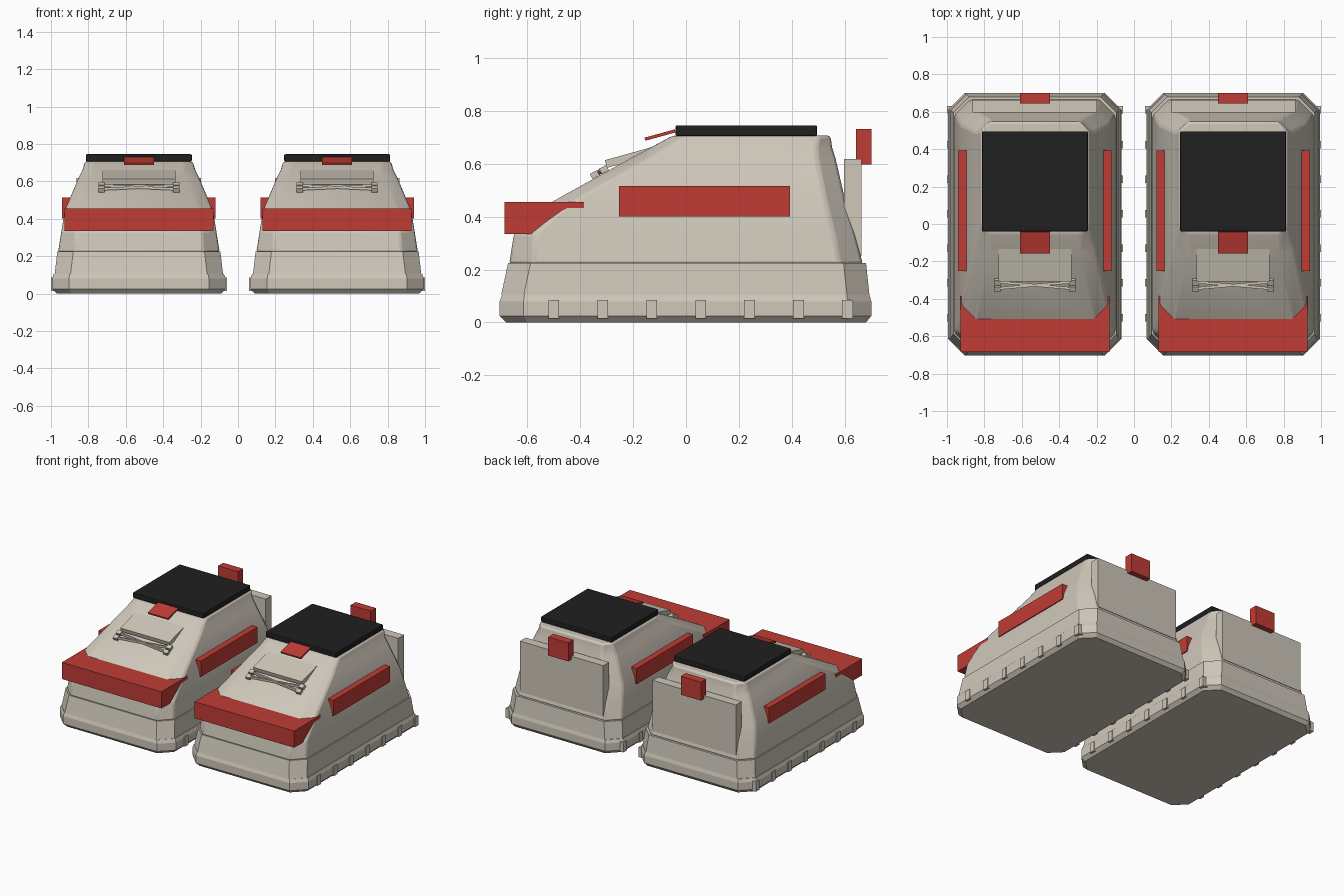
import bpy, bmesh, math
from mathutils import Vector

cube = bpy.data.objects.get("Cube")
if cube:
    bpy.data.objects.remove(cube, do_unlink=True)


def material(name, rgb):
    m = bpy.data.materials.new(name)
    m.use_nodes = True
    m.diffuse_color = (*rgb, 1)
    bsdf = m.node_tree.nodes["Principled BSDF"]
    bsdf.inputs["Base Color"].default_value = (*rgb, 1)
    bsdf.inputs["Roughness"].default_value = 0.8
    return m


GREY = material("warm_grey", (0.62, 0.57, 0.49))
RED = material("red", (0.53, 0.045, 0.035))
BLACK = material("black", (0.014, 0.014, 0.014))


def finish(name, bm, mat, bevel=0.0, smooth=False):
    bmesh.ops.recalc_face_normals(bm, faces=bm.faces)
    mesh = bpy.data.meshes.new(name)
    bm.to_mesh(mesh)
    bm.free()
    mesh.materials.append(mat)
    obj = bpy.data.objects.new(name, mesh)
    bpy.context.collection.objects.link(obj)
    if bevel:
        mod = obj.modifiers.new("soft_edges", "BEVEL")
        mod.width, mod.segments = bevel, 2
        mod.limit_method, mod.angle_limit = "ANGLE", math.radians(25)
    if smooth:
        bpy.ops.object.select_all(action="DESELECT")
        obj.select_set(True)
        bpy.context.view_layer.objects.active = obj
        bpy.ops.object.shade_smooth_by_angle(angle=math.radians(30))
    return obj


def box(name, mat, center, size, tilt=0.0, bevel=0.0):
    bm = bmesh.new()
    bmesh.ops.create_cube(bm, size=1)
    bmesh.ops.scale(bm, vec=size, verts=bm.verts)
    obj = finish(name, bm, mat, bevel)
    obj.location = center
    obj.rotation_euler.x = math.radians(tilt)
    return obj


def bar(name, mat, a, b, thick):
    a, b = Vector(a), Vector(b)
    obj = box(name, mat, (a + b) / 2, ((b - a).length, thick, thick))
    obj.rotation_euler = (b - a).to_track_quat("X", "Z").to_euler()


def loft(name, mat, cx, rings, bevel=0.0, smooth=False):
    """Stack of chamfered rectangles: (z, half width, front y, back y, chamfer)."""
    bm = bmesh.new()
    loops = []
    for z, w, f, b, c in rings:
        pts = [(-w, f + c), (-w + c, f), (w - c, f), (w, f + c),
               (w, b - c), (w - c, b), (-w + c, b), (-w, b - c)]
        loops.append([bm.verts.new((cx + x, y, z)) for x, y in pts])
    for lo, hi in zip(loops, loops[1:]):
        for i in range(8):
            j = (i + 1) % 8
            bm.faces.new((lo[i], lo[j], hi[j], hi[i]))
    bm.faces.new(loops[0])
    bm.faces.new(loops[-1])
    return finish(name, bm, mat, bevel, smooth)


def boot(side, cx):
    def n(part):
        return side + "_" + part

    # Sole and the band above it
    loft(n("sole"), GREY, cx, [
        (0, 0.44, -0.68, 0.68, 0.08),
        (0.025, 0.464, -0.704, 0.70, 0.09),
        (0.08, 0.464, -0.704, 0.70, 0.09),
        (0.104, 0.455, -0.695, 0.693, 0.085)])
    loft(n("lower_band"), GREY, cx, [
        (0.104, 0.45, -0.698, 0.693, 0.085),
        (0.225, 0.436, -0.672, 0.68, 0.085)])

    # Tread lugs along both edges
    for i in range(7):
        y = -0.5 + i * 0.185
        for s in (-1, 1):
            box(n(f"lug_{i}_{'l' if s > 0 else 'r'}"), GREY,
                (cx + s * 0.448, y, 0.05), (0.044, 0.04, 0.07))

    # Upper with sloping instep
    loft(n("upper"), GREY, cx, [
        (0.22, 0.432, -0.668, 0.668, 0.085),
        (0.335, 0.414, -0.65, 0.638, 0.08),
        (0.445, 0.396, -0.525, 0.605, 0.075),
        (0.62, 0.322, -0.21, 0.565, 0.07),
        (0.66, 0.302, -0.135, 0.552, 0.06),
        (0.706, 0.288, -0.05, 0.546, 0.045)], bevel=0.012, smooth=True)

    # Collar on top
    box(n("collar"), BLACK, (cx, 0.228, 0.725), (0.566, 0.535, 0.04), bevel=0.006)

    # Red guards on toe and sides
    box(n("toe_guard"), RED, (cx, -0.535, 0.395), (0.796, 0.3, 0.12))
    for s in (-1, 1):
        box(n("side_strip_" + ("l" if s > 0 else "r")), RED,
            (cx + s * 0.385, 0.07, 0.458), (0.05, 0.645, 0.114))

    # Tongue panel and pull tab
    box(n("tongue_panel"), GREY, (cx, -0.182, 0.632), (0.39, 0.25, 0.03), tilt=15.5)
    box(n("tongue_tab"), RED, (cx, -0.098, 0.708), (0.16, 0.118, 0.012), tilt=15.5)

    # Crossed laces with end anchors
    for s in (-1, 1):
        low = (cx - s * 0.2, -0.345, 0.558)
        high = (cx + s * 0.2, -0.31, 0.578)
        bar(n("lace_" + ("a" if s > 0 else "b")), GREY, low, high, 0.014)
        for tag, p in (("low", low), ("high", high)):
            box(n(f"lace_anchor_{tag}_{s > 0}"), GREY, p, (0.034, 0.03, 0.022), tilt=28)

    # Heel plate and heel tab
    box(n("heel_plate"), GREY, (cx, 0.63, 0.435), (0.665, 0.066, 0.366))
    box(n("heel_tab"), RED, (cx, 0.672, 0.663), (0.16, 0.058, 0.134))


boot("left", 0.53)
boot("right", -0.53)
